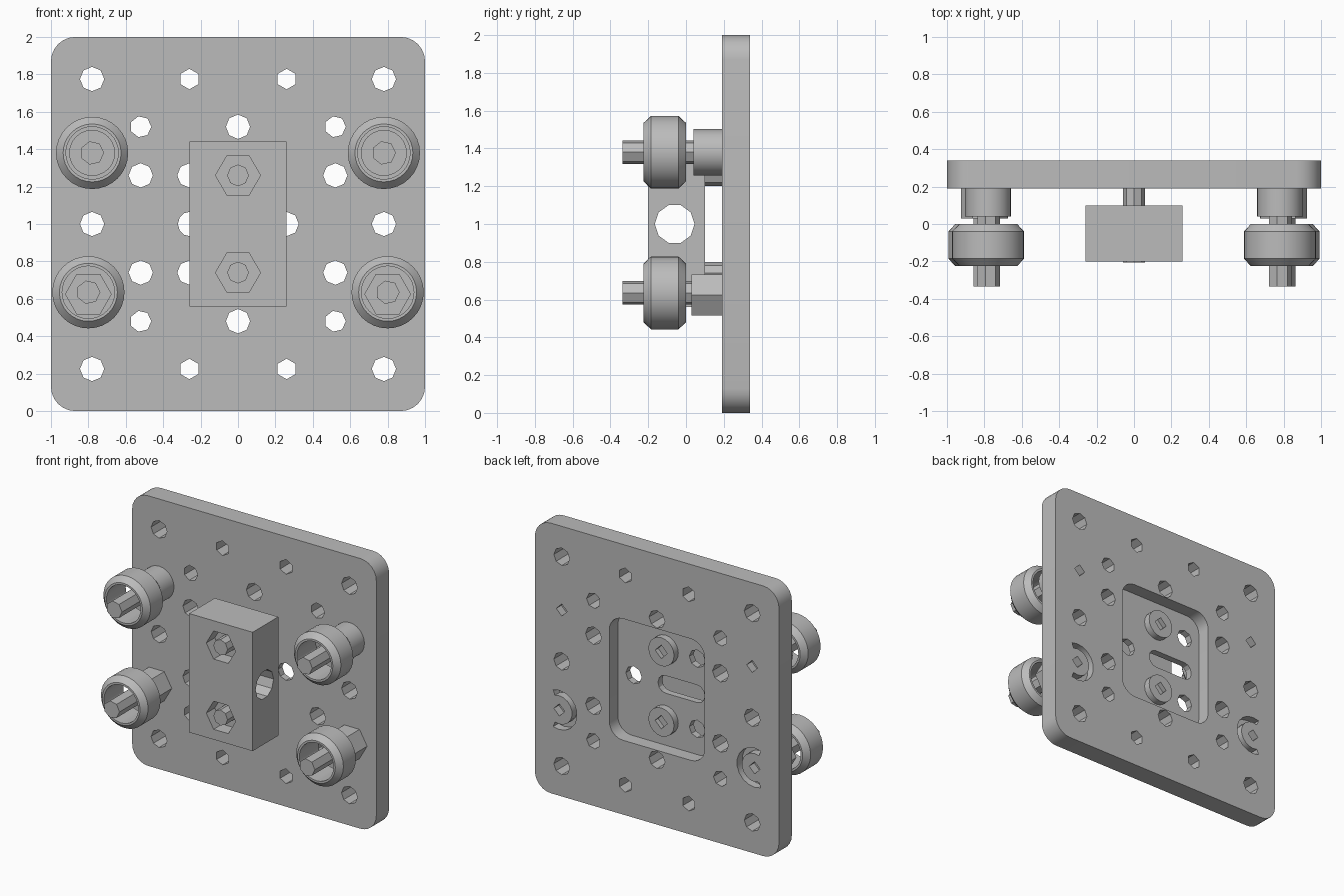
import bpy, bmesh, math
from mathutils import Matrix

if "Cube" in bpy.data.objects:
    bpy.data.objects.remove(bpy.data.objects["Cube"])

grey = bpy.data.materials.new("plain grey")
grey.use_nodes = True
colour = (0.5, 0.5, 0.5, 1)
grey.diffuse_color = colour
grey.node_tree.nodes["Principled BSDF"].inputs["Base Color"].default_value = colour


def finish(name, bm, matrix=Matrix()):
    bmesh.ops.transform(bm, matrix=matrix, verts=bm.verts)
    bmesh.ops.recalc_face_normals(bm, faces=bm.faces)
    mesh = bpy.data.meshes.new(name)
    bm.to_mesh(mesh)
    bm.free()
    mesh.materials.append(grey)
    obj = bpy.data.objects.new(name, mesh)
    bpy.context.collection.objects.link(obj)
    return obj


def ngon(x, z, r, n, turn=0.0):
    return [(x + r * math.cos(turn + math.tau * i / n),
             z + r * math.sin(turn + math.tau * i / n)) for i in range(n)]


def rounded(x, z, hw, hh, r, steps=6):
    pts = []
    for q, (sx, sz) in enumerate(((1, 1), (-1, 1), (-1, -1), (1, -1))):
        for i in range(steps + 1):
            a = math.pi / 2 * (q + i / steps)
            pts.append((x + sx * (hw - r) + r * math.cos(a),
                        z + sz * (hh - r) + r * math.sin(a)))
    return pts


def prisms(name, outlines, y0, y1, matrix=Matrix()):
    """Extrude outlines in the xz plane from y0 to y1."""
    bm = bmesh.new()
    for pts in outlines:
        face = bm.faces.new([bm.verts.new((x, y0, z)) for x, z in pts])
        ext = bmesh.ops.extrude_face_region(bm, geom=[face])
        moved = [v for v in ext["geom"] if isinstance(v, bmesh.types.BMVert)]
        bmesh.ops.translate(bm, vec=(0, y1 - y0, 0), verts=moved)
    # keep the starting caps so every prism is closed
    return finish(name, bm, matrix)


def lathe(name, x, z, profile, n=32):
    """Revolve a closed (radius, y) profile about an axis along y."""
    bm = bmesh.new()
    rings = [[bm.verts.new((x + r * math.cos(math.tau * i / n), y,
                            z + r * math.sin(math.tau * i / n)))
              for i in range(n)] for r, y in profile]
    for k, ring in enumerate(rings):
        nxt = rings[(k + 1) % len(rings)]
        for i in range(n):
            j = (i + 1) % n
            bm.faces.new((ring[i], ring[j], nxt[j], nxt[i]))
    return finish(name, bm)


def cut(obj, *cutters):
    for c in cutters:
        mod = obj.modifiers.new("cut", "BOOLEAN")
        mod.operation, mod.solver, mod.object = "DIFFERENCE", "EXACT", c
    dg = bpy.context.evaluated_depsgraph_get()
    obj_mesh = bpy.data.meshes.new_from_object(obj.evaluated_get(dg))
    obj.modifiers.clear()
    obj.data = obj_mesh
    for c in cutters:
        bpy.data.objects.remove(c)


def smooth(obj):
    bpy.ops.object.select_all(action="DESELECT")
    obj.select_set(True)
    bpy.context.view_layer.objects.active = obj
    bpy.ops.object.shade_smooth_by_angle(angle=math.radians(25))


FRONT, BACK, FLOOR = 0.19, 0.34, 0.24
upper = [(s * 0.78, 1.38) for s in (-1, 1)]
lower = [(s * 0.80, 0.635) for s in (-1, 1)]

# Mounting plate with its back pocket, bolt holes and slot
plate = prisms("plate", [rounded(0, 1, 1, 1, 0.13)], FRONT, BACK)
pocket = prisms("pocket_cutter", [rounded(0, 1, 0.39, 0.45, 0.11)], FLOOR, 0.5)
holes = [rounded(-0.13, 1, 0.19, 0.065, 0.06, 3), ngon(0.26, 1, 0.065, 8)]
for s in (-1, 1):
    holes.append(ngon(s * 0.78, 1, 0.065, 8))
    holes.append(ngon(0, 1 + s * 0.52, 0.065, 8))
    holes.append(ngon(-0.26, 1 + s * 0.26, 0.065, 8))
    for t in (-1, 1):
        holes.append(ngon(s * 0.78, 1 + t * 0.775, 0.065, 8))
        holes.append(ngon(s * 0.26, 1 + t * 0.775, 0.055, 6, math.pi / 6))
        holes.append(ngon(s * 0.52, 1 + t * 0.52, 0.057, 7))
        holes.append(ngon(s * 0.52, 1 + t * 0.26, 0.065, 8))
hole_cutter = prisms("hole_cutter", holes, 0, 0.5)

# Crescent grooves and square sockets on the back
grooves = [ngon(x, z, 0.045, 4) for x, z in upper + lower]
for x, z in lower:
    mid = math.pi if x > 0 else 0
    angles = [mid + math.radians(a) for a in range(-110, 111, 20)]
    outer = [(x + 0.145 * math.cos(a), z + 0.145 * math.sin(a)) for a in angles]
    inner = [(x + 0.105 * math.cos(a), z + 0.105 * math.sin(a)) for a in angles]
    grooves.append(outer + inner[::-1])
groove_cutter = prisms("groove_cutter", grooves, 0.28, 0.5)
cut(plate, pocket, hole_cutter, groove_cutter)
smooth(plate)

# Centre block with hexagonal nut recesses and a cross bore
block = prisms("nut_block", [[(-0.26, 0.56), (0.26, 0.56), (0.26, 1.44), (-0.26, 1.44)]],
               -0.2, 0.1)
recess = prisms("recess_cutter", [ngon(0, z, 0.12, 6) for z in (0.74, 1.26)], -0.4, -0.1)
bore = prisms("bore_cutter", [ngon(0, 0, 0.105, 10)], -1, 1,
              Matrix.Translation((0, -0.06, 1)) @ Matrix.Rotation(math.pi / 2, 4, "Z"))
cut(block, recess, bore)

# Block bolts with socket heads sitting in the pocket
for label, z in (("lower", 0.74), ("upper", 1.26)):
    for part, y0, y1 in (("front", -0.205, -0.09), ("rear", 0.09, FLOOR)):
        smooth(prisms(f"{label}_block_bolt_{part}", [ngon(0, z, 0.058, 8)], y0, y1))
    head = prisms(f"{label}_bolt_head", [ngon(0, z, 0.105, 20)], FLOOR - 0.01, 0.29)
    cut(head, prisms("socket_cutter", [ngon(0, z, 0.05, 4)], 0.255, 0.5))
    smooth(head)

# Wheels, axles and spacers
tyre = [(0.14, -0.225), (0.155, -0.225), (0.193, -0.185), (0.193, -0.04),
        (0.155, 0), (0.14, 0)]
for label, spots in (("upper", upper), ("lower", lower)):
    for x, z in spots:
        name = f"{label}_{'left' if x > 0 else 'right'}"
        smooth(lathe(name + "_wheel", x, z, tyre))
        prisms(name + "_axle", [ngon(x, z, 0.064, 7)], -0.335, FRONT + 0.01)
        if label == "upper":
            smooth(prisms(name + "_spacer", [ngon(x, z, 0.123, 24)], 0.04, FRONT + 0.005))
        else:
            prisms(name + "_hex_spacer", [ngon(x, z - 0.01, 0.125, 6)], 0.03, FRONT + 0.005)
